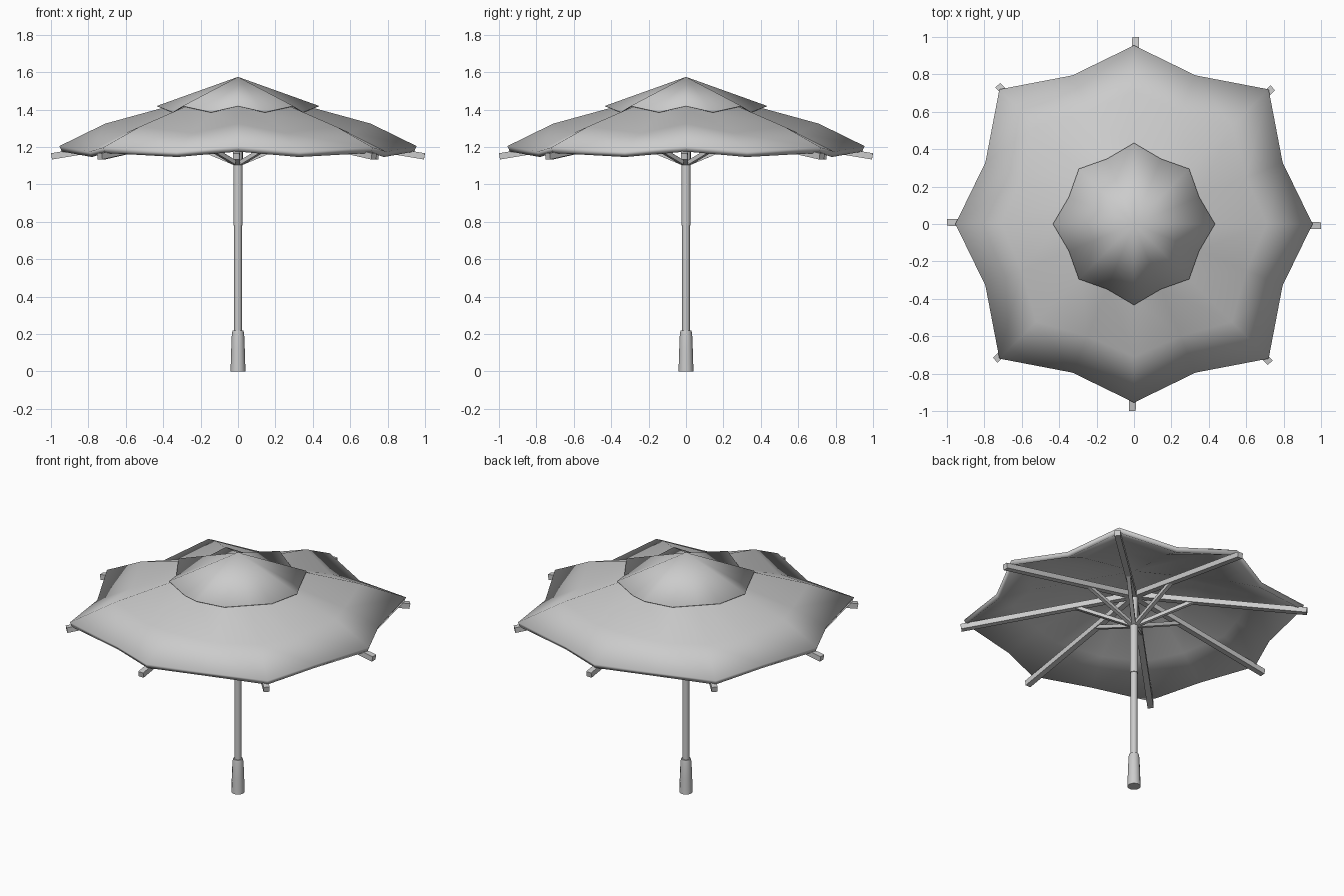
import bpy, bmesh, math
from mathutils import Vector

if "Cube" in bpy.data.objects:
    bpy.data.objects.remove(bpy.data.objects["Cube"])


def finish(name, bm, angle=35):
    bmesh.ops.recalc_face_normals(bm, faces=bm.faces)
    me = bpy.data.meshes.new(name)
    bm.to_mesh(me)
    bm.free()
    ob = bpy.data.objects.new(name, me)
    bpy.context.collection.objects.link(ob)
    if angle:
        bpy.ops.object.select_all(action='DESELECT')
        bpy.context.view_layer.objects.active = ob
        ob.select_set(True)
        bpy.ops.object.shade_smooth_by_angle(angle=math.radians(angle))
    return ob


def lathe(name, profile, sides):
    """Closed turned solid from (radius, height) pairs."""
    bm = bmesh.new()
    rings = [[bm.verts.new((r * math.cos(2 * math.pi * i / sides),
                            r * math.sin(2 * math.pi * i / sides), z))
              for i in range(sides)] for r, z in profile]
    for a, b in zip(rings, rings[1:]):
        for i in range(sides):
            j = (i + 1) % sides
            bm.faces.new((a[i], a[j], b[j], b[i]))
    bm.faces.new(rings[0][::-1])
    bm.faces.new(rings[-1])
    return finish(name, bm)


def cloth(name, apex, rings, thickness):
    """Scalloped cloth: each ring is (cardinal r, z), (diagonal r, z), (between r, z)."""
    bm = bmesh.new()
    top = bm.verts.new((0, 0, apex))
    loops = []
    for card, diag, mid in rings:
        loop = []
        for i in range(16):
            r, z = mid if i % 2 else (diag if i % 4 else card)
            a = i * math.pi / 8
            loop.append(bm.verts.new((r * math.cos(a), r * math.sin(a), z)))
        loops.append(loop)
    for i in range(16):
        j = (i + 1) % 16
        bm.faces.new((top, loops[0][i], loops[0][j]))
        for a, b in zip(loops, loops[1:]):
            bm.faces.new((a[i], b[i], b[j], a[j]))
    ob = finish(name, bm, 60)
    mod = ob.modifiers.new("thickness", 'SOLIDIFY')
    mod.thickness = thickness
    mod.offset = -1
    return ob


def bar(name, start, end, width, height, angle):
    """Box bar between two (radius, z) points, turned about the pole."""
    p, q = Vector((start[0], 0, start[1])), Vector((end[0], 0, end[1]))
    d = (q - p).normalized()
    up, side = Vector((-d.z, 0, d.x)), Vector((0, 1, 0))
    bm = bmesh.new()
    a, b = [[bm.verts.new(c + side * s * width / 2 + up * u * height / 2)
             for s, u in ((-1, -1), (1, -1), (1, 1), (-1, 1))] for c in (p, q)]
    for i in range(4):
        j = (i + 1) % 4
        bm.faces.new((a[i], a[j], b[j], b[i]))
    bm.faces.new(a[::-1])
    bm.faces.new(b)
    ob = finish(name, bm, 0)
    ob.rotation_euler.z = angle
    return ob


# Pole and handle
lathe("handle", [(0.040, 0), (0.037, 0.10), (0.033, 0.20), (0.029, 0.22)], 12)
lathe("lower_pole", [(0.021, 0.2), (0.021, 0.8)], 12)
lathe("upper_pole", [(0.025, 0.78), (0.025, 1.33)], 12)

# Main canopy and raised vent cap
cloth("canopy", 1.515, [
    ((0.40, 1.41), (0.40, 1.415), (0.37, 1.38)),
    ((0.71, 1.325), (0.74, 1.31), (0.65, 1.275)),
    ((0.955, 1.205), (1.018, 1.198), (0.86, 1.175))], 0.032)
cloth("vent_cap", 1.575, [
    ((0.433, 1.42), (0.417, 1.42), (0.377, 1.387))], 0.003)

# Ribs and struts
for i in range(8):
    ang = i * math.pi / 4 - math.radians(0.5)
    bar(f"rib_{i}", (0.01, 1.315), (1.037 if i % 2 else 0.997, 1.15), 0.036, 0.034, ang)
    bar(f"strut_{i}", (0.01, 1.11), (0.36, 1.257), 0.024, 0.022, ang)
